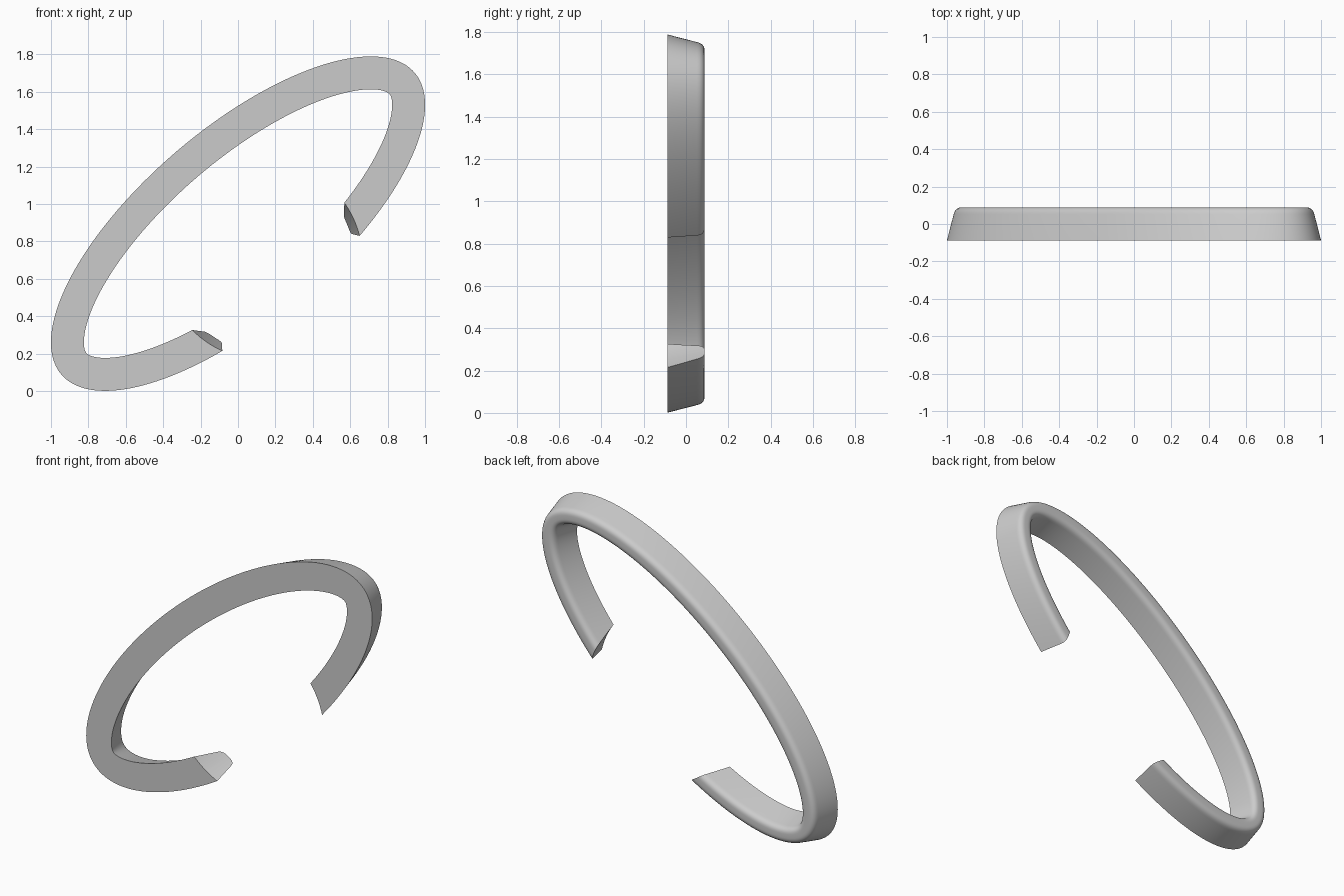
import bpy, bmesh, math
from mathutils import Vector, Matrix

if "Cube" in bpy.data.objects:
    bpy.data.objects.remove(bpy.data.objects["Cube"], do_unlink=True)

LONG, SHORT, TILT = 1.242, 0.507, math.radians(40.5)   # outer ellipse
CENTRE_Z, DEPTH, WIDTH = 0.895, 0.088, 0.176
SEGMENTS, ROUND_STEPS = 192, 6


def corner(a, b, c):
    """Quadratic curve used to round one profile corner."""
    pts = []
    for i in range(ROUND_STEPS + 1):
        t = i / ROUND_STEPS
        pts.append(a * (1 - t) ** 2 + b * 2 * t * (1 - t) + c * t * t)
    return pts


# Cross-section: (inset from outer ellipse, y), tapering to a rounded back
half = [Vector((0, -DEPTH))] + corner(
    Vector((0.036, 0.052)), Vector((0.044, DEPTH)), Vector((0.076, DEPTH)))
profile = half + [Vector((WIDTH - p.x, p.y)) for p in reversed(half)]

# Ring swept along the tilted ellipse
bm = bmesh.new()
spin = Matrix.Rotation(-TILT, 3, 'Y')
loops = []
for i in range(SEGMENTS):
    t = math.tau * i / SEGMENTS
    point = Vector((LONG * math.cos(t), 0, SHORT * math.sin(t)))
    normal = Vector((SHORT * math.cos(t), 0, LONG * math.sin(t))).normalized()
    loops.append([bm.verts.new(spin @ (point - normal * p.x)
                               + Vector((0, p.y, CENTRE_Z))) for p in profile])
for i, loop in enumerate(loops):
    following = loops[(i + 1) % SEGMENTS]
    for j in range(len(profile)):
        k = (j + 1) % len(profile)
        bm.faces.new((loop[j], loop[k], following[k], following[j]))
bmesh.ops.recalc_face_normals(bm, faces=bm.faces)
mesh = bpy.data.meshes.new("open_ring")
bm.to_mesh(mesh)
bm.free()
ring = bpy.data.objects.new("open_ring", mesh)
bpy.context.collection.objects.link(ring)

grey = bpy.data.materials.new("grey")
grey.use_nodes = True
colour = (0.6, 0.6, 0.6, 1)
grey.diffuse_color = colour
grey.node_tree.nodes["Principled BSDF"].inputs["Base Color"].default_value = colour
mesh.materials.append(grey)

# Tapered round cutter opens the gap and leaves the slanted, hollow ends
bpy.ops.mesh.primitive_cone_add(
    vertices=128, radius1=0.557, radius2=0.463, depth=0.376,
    location=(0.134, 0, 0.70), rotation=(-math.pi / 2, 0, 0))
cutter = bpy.context.object
cutter.name = "gap_cutter"
cutter.hide_render = True

bpy.ops.object.select_all(action='DESELECT')
ring.select_set(True)
bpy.context.view_layer.objects.active = ring
cut = ring.modifiers.new("gap", 'BOOLEAN')
cut.operation = 'DIFFERENCE'
cut.solver = 'EXACT'
cut.object = cutter
bpy.ops.object.modifier_apply(modifier=cut.name)
bpy.data.objects.remove(cutter, do_unlink=True)

bpy.ops.object.shade_smooth_by_angle(angle=math.radians(30))
